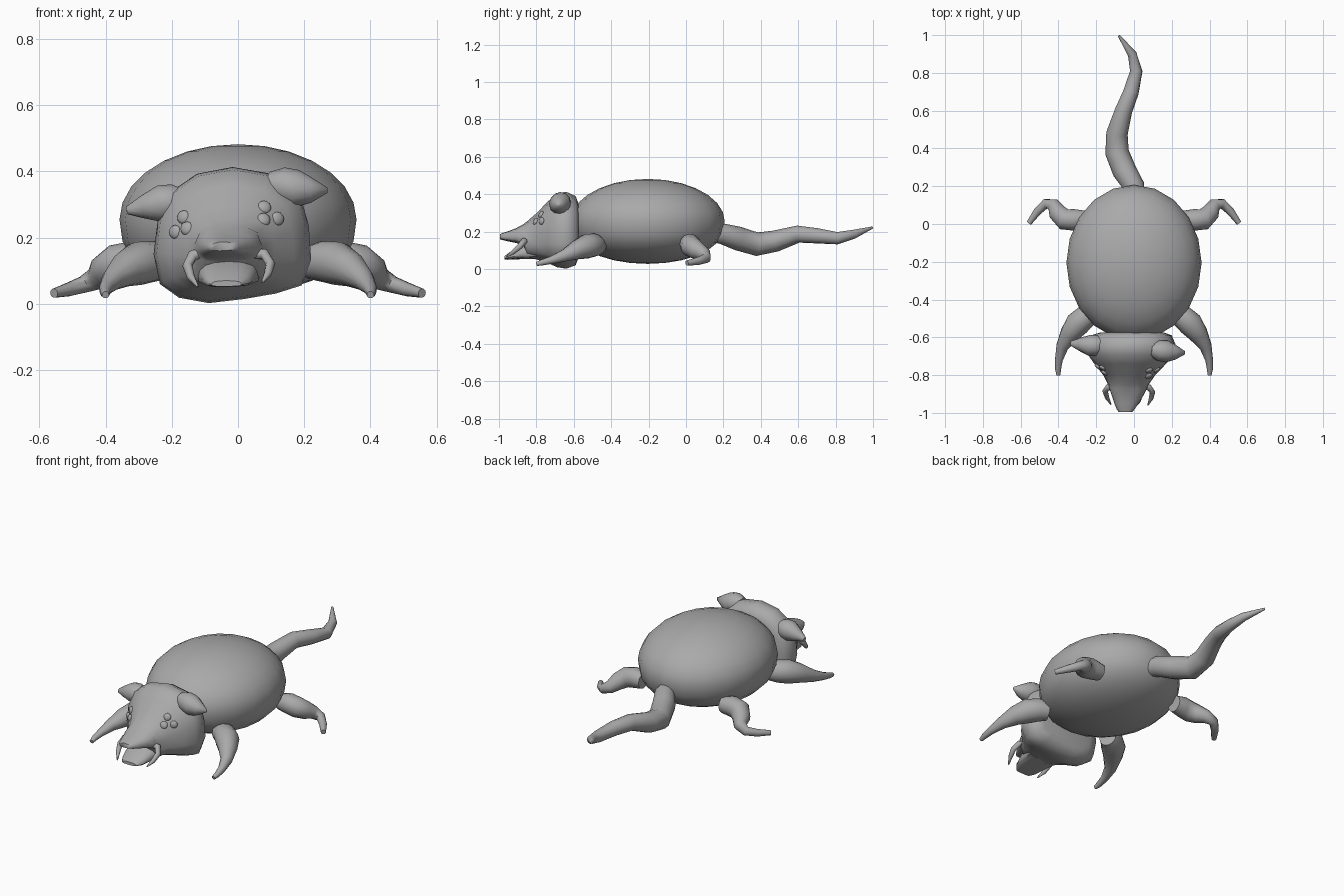
import bpy, bmesh, math
from mathutils import Vector
from mathutils.bvhtree import BVHTree

cube = bpy.data.objects.get("Cube")
if cube:
    bpy.data.objects.remove(cube, do_unlink=True)

grey = bpy.data.materials.new("clay_grey")
grey.use_nodes = True
colour = (0.4, 0.4, 0.4, 1)
grey.diffuse_color = colour
grey.node_tree.nodes["Principled BSDF"].inputs["Base Color"].default_value = colour


def finish(bm, name, angle=60):
    bmesh.ops.recalc_face_normals(bm, faces=bm.faces)
    mesh = bpy.data.meshes.new(name)
    bm.to_mesh(mesh)
    bm.free()
    mesh.materials.append(grey)
    obj = bpy.data.objects.new(name, mesh)
    bpy.context.collection.objects.link(obj)
    bpy.ops.object.select_all(action='DESELECT')
    obj.select_set(True)
    bpy.context.view_layer.objects.active = obj
    bpy.ops.object.shade_smooth_by_angle(angle=math.radians(angle))
    return obj


def loft(name, rings, angle=60):
    """Skin a list of equal-length point rings and cap both ends."""
    bm = bmesh.new()
    loops = [[bm.verts.new(p) for p in ring] for ring in rings]
    n = len(loops[0])
    for a, b in zip(loops, loops[1:]):
        for i in range(n):
            bm.faces.new((a[i], a[(i + 1) % n], b[(i + 1) % n], b[i]))
    bm.faces.new(loops[0])
    bm.faces.new(loops[-1])
    return finish(bm, name, angle)


def limb(name, path, side=1, sides=12):
    """Tapered tube through (x, y, z, radius) stations."""
    pts = [Vector((x * side, y, z)) for x, y, z, r in path]
    rings, old, quat = [], None, None
    for i, p in enumerate(pts):
        t = (pts[min(i + 1, len(pts) - 1)] - pts[max(i - 1, 0)]).normalized()
        quat = t.to_track_quat('Z', 'Y') if old is None else old.rotation_difference(t) @ quat
        old = t
        r = path[i][3]
        rings.append([p + quat @ Vector((r * math.cos(a), r * math.sin(a), 0))
                      for a in (math.tau * k / sides for k in range(sides))])
    return loft(name, rings)


# Rounded body with a fuller, flatter belly
bm = bmesh.new()
bmesh.ops.create_uvsphere(bm, u_segments=20, v_segments=14, radius=1)
for v in bm.verts:
    z = v.co.z if v.co.z > 0 else -abs(v.co.z) ** 0.82
    v.co = Vector((v.co.x * 0.358, v.co.y * 0.412 - 0.205, z * 0.227 + 0.255))
finish(bm, "body")

# Head and upper jaw: one lopsided outline (across, up) scaled along the snout
outline = [(0, 1), (-.45, .95), (-.78, .82), (-.95, .6), (-1, .36), (-.92, .14),
           (-.68, .04), (-.3, 0), (.15, .03), (.55, .07), (.88, .13), (1, .32),
           (.97, .57), (.86, .8), (.5, .95)]


def head_ring(y, cx, half, low, high):
    return [(cx + half * u, y, low + (high - low) * w) for u, w in outline]


head = loft("head", [head_ring(*s) for s in [
    (-.575, -.01, .17, .06, .35),
    (-.59, -.015, .215, .02, .39),
    (-.64, -.017, .238, .002, .413),
    (-.69, -.018, .228, .01, .405),
    (-.74, -.02, .19, .033, .36),
    (-.80, -.025, .138, .052, .298),
    (-.85, -.03, .108, .06, .255),
    (-.87, -.03, .1, .125, .24),
    (-.91, -.034, .083, .14, .218),
    (-.95, -.04, .064, .148, .203),
    (-.98, -.044, .048, .155, .193),
    (-.995, -.045, .036, .16, .187)]])

# Dropped lower jaw
loft("lower_jaw", [head_ring(*s) for s in [
    (-.80, -.03, .1, .055, .15),
    (-.88, -.03, .085, .053, .125),
    (-.94, -.032, .068, .05, .092),
    (-.97, -.035, .045, .052, .07)]], 45)

# Ears: the head is tilted, so each has its own path
limb("left_ear", [(.09, -.665, .365, .034), (.13, -.67, .358, .055), (.175, -.675, .347, .058),
                  (.222, -.68, .343, .038), (.27, -.682, .343, .008)])
limb("right_ear", [(-.16, -.64, .31, .036), (-.195, -.643, .306, .055), (-.235, -.643, .302, .056),
                   (-.285, -.637, .292, .036), (-.335, -.632, .282, .012)])

# Curved pincers beside the mouth
limb("left_pincer", [(.04, -.86, .15, .018), (.08, -.865, .15, .017), (.098, -.89, .12, .015),
                     (.09, -.925, .09, .012), (.073, -.96, .065, .003)], 1, 8)
limb("right_pincer", [(-.1, -.86, .155, .018), (-.138, -.865, .145, .017), (-.153, -.885, .115, .015),
                      (-.142, -.92, .08, .012), (-.122, -.955, .052, .003)], 1, 8)

# Eye clusters: flattened beads seated on the head, turned a little forward
tree = BVHTree.FromPolygons([v.co for v in head.data.vertices],
                            [p.vertices[:] for p in head.data.polygons])
eyes = {"left_eye": [(.08, .292), (.078, .255), (.12, .257)],
        "right_eye": [(-.165, .262), (-.19, .217), (-.155, .228)]}
forward = Vector((0, -1, 0))
for name, spots in eyes.items():
    bm = bmesh.new()
    for x, z in spots:
        hit, normal, _, _ = tree.ray_cast(Vector((x, -2, z)), -forward)
        quat = (normal * 2 + forward).to_track_quat('Z', 'Y')
        new = bmesh.ops.create_uvsphere(bm, u_segments=12, v_segments=8, radius=.021)["verts"]
        for v in new:
            v.co = hit + quat @ Vector((v.co.x, v.co.y, v.co.z * .5))
    finish(bm, name)

# Legs, mirrored
front = [(.21, -.47, .125, .05), (.255, -.49, .128, .062), (.3, -.53, .122, .066),
         (.342, -.585, .102, .052), (.38, -.65, .072, .033), (.398, -.72, .048, .021),
         (.402, -.77, .035, .016), (.4, -.8, .027, .011)]
hind = [(.26, .025, .13, .046), (.32, .022, .132, .057), (.37, .025, .122, .057),
        (.405, .06, .1, .049), (.427, .1, .077, .036), (.467, .108, .058, .026),
        (.512, .065, .043, .021), (.556, .005, .032, .014)]
for label, side in (("left", 1), ("right", -1)):
    limb(label + "_front_leg", front, side)
    limb(label + "_hind_leg", hind, side)

# Wavy tail
limb("tail", [(.01, .13, .2, .048), (0, .2, .187, .056), (-.05, .28, .163, .064),
              (-.09, .38, .133, .063), (-.09, .48, .15, .057), (-.055, .6, .187, .046),
              (-.015, .7, .178, .041), (.012, .81, .165, .033), (-.01, .9, .187, .024),
              (-.08, .997, .222, .006)])
